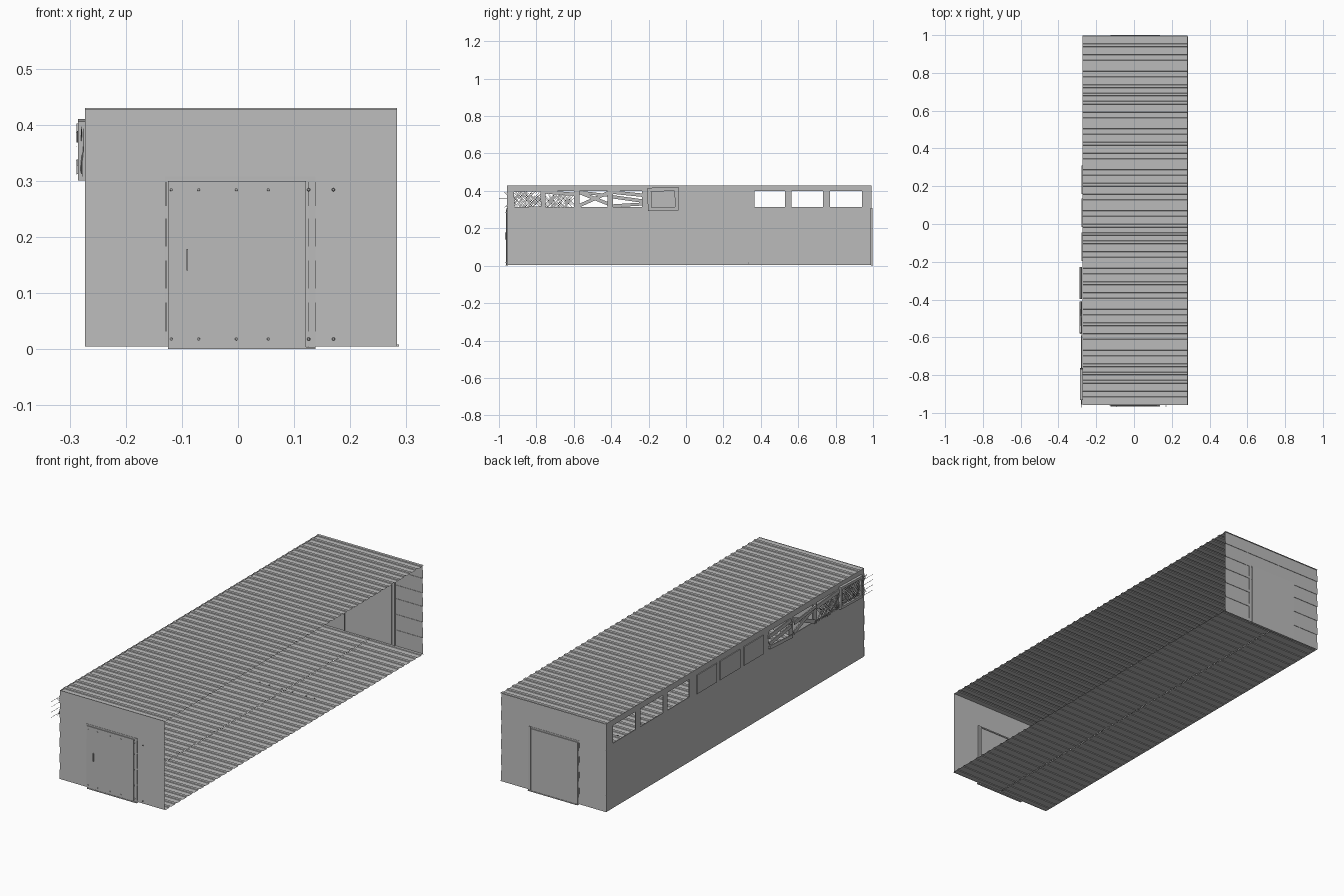
import bpy, bmesh, math, random
from mathutils import Matrix, Vector

random.seed(4)
if "Cube" in bpy.data.objects:
    bpy.data.objects.remove(bpy.data.objects["Cube"], do_unlink=True)

grey = bpy.data.materials.new("metal_grey")
grey.use_nodes = True
colour = (0.5, 0.5, 0.5, 1)
grey.diffuse_color = colour
grey.node_tree.nodes["Principled BSDF"].inputs["Base Color"].default_value = colour

X0, X1 = -0.273, 0.283
FRONT, BACK = -0.957, 0.992
TOP, BASE = 0.43, 0.005


def finish(name, bm):
    mesh = bpy.data.meshes.new(name)
    bm.to_mesh(mesh)
    bm.free()
    mesh.materials.append(grey)
    obj = bpy.data.objects.new(name, mesh)
    bpy.context.collection.objects.link(obj)
    return obj


def add_box(bm, x, y, z, tilt=0):
    """Box from (min, max) ranges, tilted about x through its centre."""
    ranges = (x, y, z)
    centre = Vector([(a + b) / 2 for a, b in ranges])
    size = Vector([b - a for a, b in ranges])
    matrix = (Matrix.Translation(centre) @ Matrix.Rotation(tilt, 4, "X")
              @ Matrix.Diagonal(size).to_4x4())
    bmesh.ops.create_cube(bm, size=1, matrix=matrix)


def boxes(name, items):
    bm = bmesh.new()
    for item in items:
        add_box(bm, *item)
    return finish(name, bm)


def sheet(name, profile, x0, x1):
    """Extrude an open (y, z) profile along x."""
    bm = bmesh.new()
    rows = [[bm.verts.new((x, y, z)) for x in (x0, x1)] for y, z in profile]
    for a, b in zip(rows, rows[1:]):
        bm.faces.new((a[0], a[1], b[1], b[0]))
    return finish(name, bm)


# Ribbed roof and floor
def ribbed(y0, y1, z, height, count=45):
    pitch = (y1 - y0) / count
    pts = []
    for i in range(count):
        y = y0 + i * pitch
        pts += [(y, z), (y + pitch * 0.62, z),
                (y + pitch * 0.66, z + height), (y + pitch * 0.96, z + height)]
    return pts + [(y1, z)]


sheet("roof", ribbed(FRONT, 0.998, TOP - 0.004, 0.004), X0, X1)
middle = (X0 + X1) / 2
sheet("floor_right", ribbed(FRONT, BACK, BASE, 0.003), X0, middle - 0.001)
sheet("floor_left", ribbed(FRONT, BACK, BASE, 0.003), middle + 0.001, X1 + 0.004)

# Lapped end walls, doors, jambs and sills
levels = (BASE, 0.083, 0.158, 0.233, 0.298, 0.367, TOP - 0.002)
for end, y, out in (("front", FRONT, -1), ("back", BACK, 1)):
    profile = []
    for low, high in zip(levels, levels[1:]):
        profile += [(y + out * 0.002, low), (y, high)]
    if out > 0:
        profile.reverse()
    sheet(end + "_wall", profile, X0, X1)

    def span(a, b):
        return tuple(sorted((y + out * a, y + out * b)))

    boxes(end + "_door", [((-0.125, 0.121), span(-0.004, 0.006), (0.002, 0.30))])
    boxes(end + "_door_frame", [
        ((-0.130, -0.127), span(-0.005, 0.004), (BASE, 0.308)),
        ((0.125, 0.138), span(-0.005, 0.004), (0.003, 0.308)),
        ((-0.130, 0.138), span(-0.005, 0.003), (0.302, 0.308))])
    boxes(end + "_sill", [((-0.125, 0.138), span(-0.004, 0.008), (0, 0.004))])

boxes("door_handle", [((-0.092, -0.089), (FRONT - 0.012, FRONT - 0.005), (0.14, 0.178))])

# Bolts on the front, with a loose row on the floor
bm = bmesh.new()
for x in (-0.119, -0.07, -0.003, 0.054, 0.126, 0.17):
    for y, z in ((FRONT - 0.006, 0.284), (FRONT - 0.006, 0.018), (0.335, 0.014)):
        bmesh.ops.create_cone(
            bm, cap_ends=True, segments=8, radius1=0.003, radius2=0.002, depth=0.004,
            matrix=Matrix.Translation((x, y, z)) @ Matrix.Rotation(math.pi / 2, 4, "X"))
finish("bolts", bm)

# Side wall built around seven window openings
wall_x = (X0, X0 + 0.004)
SILL, HEAD = 0.315, 0.40
openings = [(-0.92, -0.77), (-0.75, -0.60), (-0.57, -0.42), (-0.39, -0.235),
            (0.365, 0.53), (0.563, 0.733), (0.77, 0.94)]
edges = [FRONT] + [v for pair in openings for v in pair] + [BACK]
parts = [(wall_x, (FRONT, BACK), (BASE, SILL)), (wall_x, (FRONT, BACK), (HEAD, TOP - 0.002))]
parts += [(wall_x, (a, b), (SILL, HEAD)) for a, b in zip(edges[::2], edges[1::2])]
boxes("right_wall", parts)

# Closed shutters on the middle windows
for i, (a, b) in enumerate(((-0.195, -0.045), (-0.015, 0.135), (0.16, 0.31))):
    boxes("shutter_%d" % (i + 1), [((X0 - 0.004, X0), (a, b), (SILL - 0.005, HEAD))])


# Window frames
def frame(name, x, y0, y1, z0, z1, w, tilt):
    obj = boxes(name, [(x, (y0, y1), (z0, z0 + w)), (x, (y0, y1), (z1 - w, z1)),
                       (x, (y0, y0 + w), (z0, z1)), (x, (y1 - w, y1), (z0, z1))])
    pivot = Matrix.Translation((0, (y0 + y1) / 2, (z0 + z1) / 2))
    obj.data.transform(pivot @ Matrix.Rotation(tilt, 4, "X") @ pivot.inverted())


frame("inner_frame", (X0 + 0.004, X0 + 0.014), -0.205, -0.04, 0.293, 0.418, 0.02, 0.02)
frame("outer_frame", (X0 - 0.012, X0 + 0.012), -0.93, -0.765, 0.303, 0.408, 0.012, 0.03)

# Nailed boards: centre y, centre z, length, width, tilt
boards = [(-0.495, 0.355, 0.18, 0.018, 0.42), (-0.495, 0.362, 0.18, 0.018, -0.38),
          (-0.495, 0.385, 0.17, 0.014, -0.12),
          (-0.312, 0.385, 0.17, 0.018, -0.10), (-0.312, 0.357, 0.17, 0.018, -0.14),
          (-0.312, 0.325, 0.17, 0.016, 0.06), (-0.675, 0.388, 0.17, 0.018, -0.08)]
boxes("window_boards", [
    ((X0 - 0.007 - 0.004 * (i % 3), X0 - 0.002 - 0.004 * (i % 3)),
     (y - length / 2, y + length / 2), (z - w / 2, z + w / 2), tilt)
    for i, (y, z, length, w, tilt) in enumerate(boards)])


# Crossed wire mesh with ragged ends
def wire_mesh(name, y0, y1, z0, z1):
    items = []
    step = 0.009
    z = (z0 + z1) / 2
    for sign in (1, -1):
        for i in range(int((y1 - y0) / step)):
            y = y0 + i * step + random.uniform(-0.002, 0.002)
            x = X0 - random.uniform(0.003, 0.008)
            half = (z1 - z0) * random.uniform(0.55, 0.7)
            items.append(((x, x + 0.001), (y - 0.0008, y + 0.0008),
                          (z - half, z + half), sign * 0.8))
    boxes(name, items)


wire_mesh("wire_mesh_front", -0.93, -0.76, 0.305, 0.40)
wire_mesh("wire_mesh_second", -0.74, -0.60, 0.305, 0.385)
boxes("loose_wires", [((X0 - 0.016, X0 - 0.015), (-1, -0.92), (z, z + 0.001))
                      for z in (0.31, 0.335, 0.36, 0.385)])
